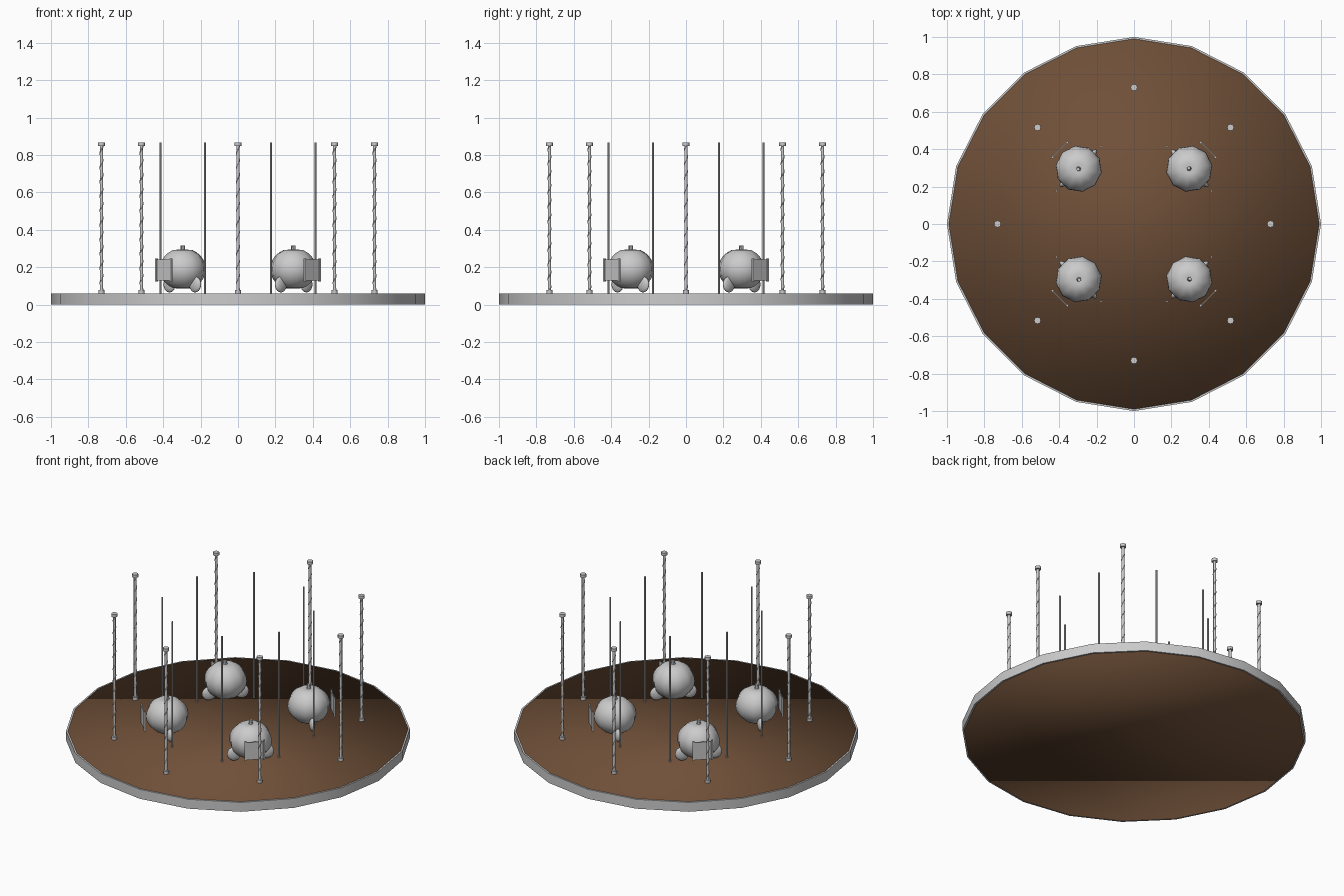
import bpy, bmesh
from math import sin, cos, pi, radians, hypot
from mathutils import Matrix, Vector

if "Cube" in bpy.data.objects:
    bpy.data.objects.remove(bpy.data.objects["Cube"])

SIDES = 20          # facets of the platform
FLOOR = 0.06        # top of the platform
TOP = 0.866         # top of all poles


def finish(name, bm, smooth=True, mat=None, matrix=None):
    bmesh.ops.recalc_face_normals(bm, faces=bm.faces)
    me = bpy.data.meshes.new(name)
    bm.to_mesh(me)
    bm.free()
    for p in me.polygons:
        p.use_smooth = smooth
    if mat:
        me.materials.append(mat)
    ob = bpy.data.objects.new(name, me)
    bpy.context.collection.objects.link(ob)
    if matrix is not None:
        ob.matrix_world = matrix
    return ob


def cylinder(bm, r, z0, z1, x=0, y=0, n=12, r2=None):
    bmesh.ops.create_cone(bm, cap_ends=True, segments=n, radius1=r,
                          radius2=r if r2 is None else r2, depth=z1 - z0,
                          matrix=Matrix.Translation((x, y, (z0 + z1) / 2)))


def box(bm, size, centre):
    bmesh.ops.create_cube(bm, size=1, matrix=Matrix.Translation(centre)
                          @ Matrix.Diagonal((*size, 1)))


def sharp(ob):
    bpy.ops.object.select_all(action='DESELECT')
    ob.select_set(True)
    bpy.context.view_layer.objects.active = ob
    bpy.ops.object.shade_smooth_by_angle(angle=radians(40))


# Brown platform deck
brown = bpy.data.materials.new("brown")
brown.diffuse_color = (0.16, 0.08, 0.04, 1)
brown.use_nodes = True
brown.node_tree.nodes["Principled BSDF"].inputs["Base Color"].default_value = brown.diffuse_color
bm = bmesh.new()
cylinder(bm, 0.99, 0, FLOOR, n=SIDES)
bmesh.ops.rotate(bm, verts=bm.verts, matrix=Matrix.Rotation(pi / 2, 3, 'Z'))
finish("platform_deck", bm, True, brown)

# Grey band around the platform
bm = bmesh.new()
rings = []
for i in range(SIDES):
    a = 2 * pi * i / SIDES
    rings.append([bm.verts.new((r * cos(a), r * sin(a), z))
                  for r, z in ((0.99, 0), (1, 0), (1, FLOOR), (0.99, FLOOR))])
for i in range(SIDES):
    p, q = rings[i], rings[(i + 1) % SIDES]
    for k in range(4):
        bm.faces.new((p[k], q[k], q[(k + 1) % 4], p[(k + 1) % 4]))
sharp(finish("platform_rim", bm))


def twisted_post(x, y):
    # Shaft with a collar at each end
    bm = bmesh.new()
    cylinder(bm, 0.0085, FLOOR, TOP, x, y)
    cylinder(bm, 0.016, FLOOR, FLOOR + 0.018, x, y)
    cylinder(bm, 0.018, TOP - 0.018, TOP, x, y)
    sharp(finish("outer_post", bm))
    # Spiral trim
    cu = bpy.data.curves.new("post_spiral", 'CURVE')
    cu.dimensions = '3D'
    cu.bevel_depth = 0.003
    cu.bevel_resolution = 0
    sp = cu.splines.new('POLY')
    n, turns = 100, 10
    sp.points.add(n)
    for i in range(n + 1):
        a = 2 * pi * turns * i / n
        z = FLOOR + 0.018 + (TOP - FLOOR - 0.036) * i / n
        sp.points[i].co = (x + 0.0085 * cos(a), y + 0.0085 * sin(a), z, 1)
    ob = bpy.data.objects.new("post_spiral", cu)
    bpy.context.collection.objects.link(ob)


for i in range(8):
    twisted_post(0.73 * cos(i * pi / 4), 0.73 * sin(i * pi / 4))


def pumpkin_coach(m):
    # Local axes: x points outward, y along the direction of travel
    # Ribbed pumpkin body
    bm = bmesh.new()
    bmesh.ops.create_uvsphere(bm, u_segments=20, v_segments=14, radius=1)
    for v in bm.verts:
        i = round(v.co.to_2d().angle_signed(Vector((1, 0)), 0) / (pi / 10))
        rib = 0.125 if i % 2 == 0 else 0.118
        dip = 0.012 * max(0, 1 - hypot(v.co.x, v.co.y) / 0.4)
        z = v.co.z * 0.112 - (dip if v.co.z > 0 else -dip)
        v.co = (v.co.x * rib, v.co.y * rib, 0.19 + z)
    finish("pumpkin_body", bm, True, None, m)
    # Stem
    bm = bmesh.new()
    cylinder(bm, 0.014, 0.28, 0.316, n=8, r2=0.009)
    for v in bm.verts:
        if v.co.z > 0.3:
            v.co.y += 0.004
    sharp(finish("pumpkin_stem", bm, True, None, m))
    # Wheels, thin along the outward axis
    for s in (-1, 1):
        bm = bmesh.new()
        bmesh.ops.create_uvsphere(
            bm, u_segments=16, v_segments=10, radius=1,
            matrix=Matrix.Translation((0.003, s * 0.097, 0.108))
            @ Matrix.Diagonal((0.017, 0.042, 0.043, 1)))
        finish("coach_wheel", bm, True, None, m)
        # Slim support pole beside the coach
        bm = bmesh.new()
        cylinder(bm, 0.005, FLOOR, TOP, 0, s * 0.168, n=8)
        sharp(finish("coach_pole", bm, True, None, m))
    # Door on the outer side, with frame rails
    bm = bmesh.new()
    box(bm, (0.006, 0.106, 0.112), (0.143, 0, 0.184))
    for s in (-1, 1):
        box(bm, (0.011, 0.011, 0.124), (0.143, s * 0.055, 0.185))
    finish("coach_door", bm, False, None, m)


for k in range(4):
    a = pi / 4 + k * pi / 2
    pumpkin_coach(Matrix.Rotation(a, 4, 'Z') @ Matrix.Translation((0.418, 0, 0)))
